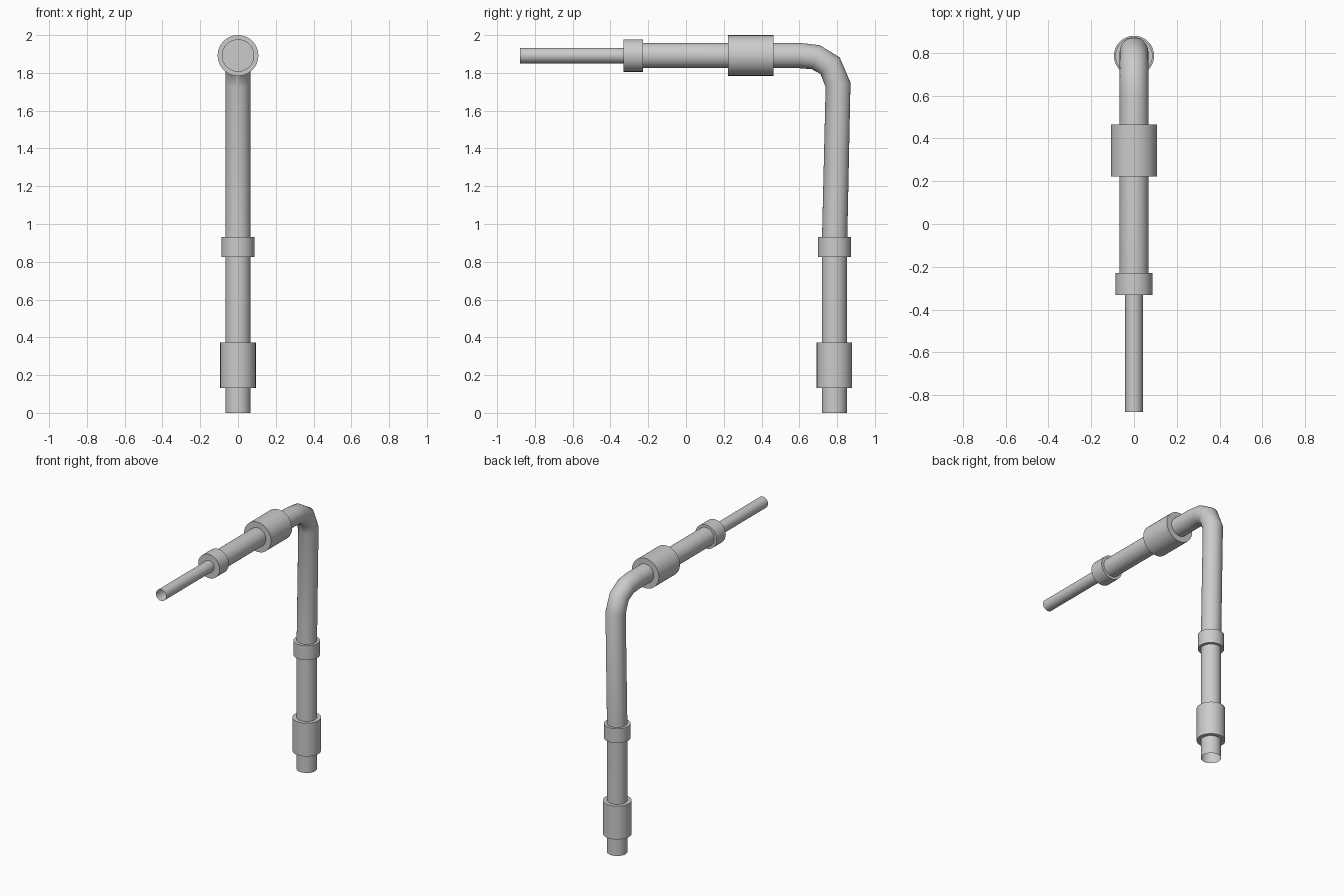
import bpy, bmesh, math
from mathutils import Vector

if "Cube" in bpy.data.objects:
    bpy.data.objects.remove(bpy.data.objects["Cube"])

SIDES = 32
POST_Y, ARM_Z = 0.786, 1.892


def sweep(name, path, radius, capped=False):
    """Round tube along a list of (y, z) points in the x = 0 plane."""
    pts = [Vector((0, y, z)) for y, z in path]
    side = Vector((1, 0, 0))
    bm = bmesh.new()
    rings = []
    for i, p in enumerate(pts):
        tangent = Vector()
        if i > 0:
            tangent += (p - pts[i - 1]).normalized()
        if i < len(pts) - 1:
            tangent += (pts[i + 1] - p).normalized()
        normal = tangent.normalized().cross(side)
        ring = []
        for k in range(SIDES):
            a = 2 * math.pi * k / SIDES
            ring.append(bm.verts.new(p + radius * (math.cos(a) * side + math.sin(a) * normal)))
        rings.append(ring)
    for r0, r1 in zip(rings, rings[1:]):
        for k in range(SIDES):
            n = (k + 1) % SIDES
            bm.faces.new((r0[k], r1[k], r1[n], r0[n]))
    if capped:
        bm.faces.new(rings[0])
        bm.faces.new(rings[-1][::-1])
    bmesh.ops.recalc_face_normals(bm, faces=bm.faces)
    mesh = bpy.data.meshes.new(name)
    bm.to_mesh(mesh)
    bm.free()
    obj = bpy.data.objects.new(name, mesh)
    bpy.context.collection.objects.link(obj)
    bpy.ops.object.select_all(action='DESELECT')
    obj.select_set(True)
    bpy.context.view_layer.objects.active = obj
    bpy.ops.object.shade_smooth_by_angle(angle=math.radians(40))
    return obj


# Main pipe: upright, slightly leaning upper part, elbow, horizontal arm (open ends)
sweep("main_pipe", [(POST_Y, 0), (POST_Y, 0.88), (0.805, 1.737), (0.763, 1.838),
                    (0.687, 1.883), (0.60, ARM_Z), (-0.28, ARM_Z)], 0.067)

# Thin open nozzle pipe at the end of the arm
sweep("nozzle_pipe", [(-0.28, ARM_Z), (-0.88, ARM_Z)], 0.041)

# Collars on the upright: bottom z, top z, radius
for name, z0, z1, r in (("lower_collar", 0.132, 0.373, 0.094),
                        ("upper_collar", 0.826, 0.93, 0.087)):
    sweep(name, [(POST_Y, z0), (POST_Y, z1)], r, True)

# Collars on the arm: front y, back y, radius
for name, y0, y1, r in (("arm_collar", 0.223, 0.464, 0.108),
                        ("nozzle_collar", -0.332, -0.228, 0.086)):
    sweep(name, [(y0, ARM_Z), (y1, ARM_Z)], r, True)
